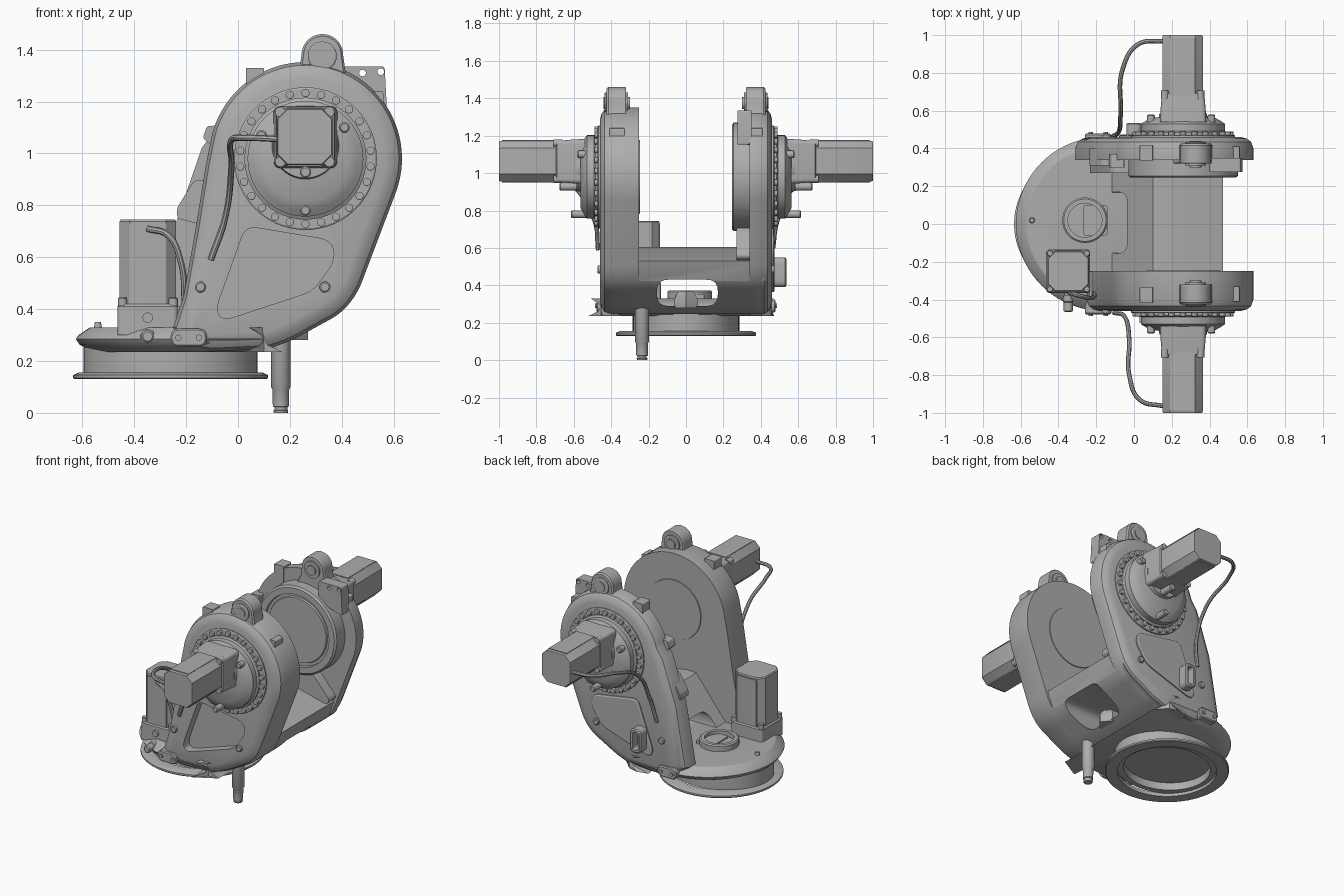
import bpy, bmesh
from math import sin, cos, pi, radians
from mathutils import Vector

if "Cube" in bpy.data.objects:
    bpy.data.objects.remove(bpy.data.objects["Cube"])

GREY = bpy.data.materials.new("cast_grey")
GREY.use_nodes = True
COLOUR = (0.42, 0.42, 0.42, 1)
GREY.diffuse_color = COLOUR
GREY.node_tree.nodes["Principled BSDF"].inputs["Base Color"].default_value = COLOUR
AX, AZ = 0.26, 0.98          # main pivot axis


def activate(ob):
    bpy.ops.object.select_all(action='DESELECT')
    ob.select_set(True)
    bpy.context.view_layer.objects.active = ob


def smooth(ob):
    activate(ob)
    bpy.ops.object.shade_smooth_by_angle(angle=radians(32))


def circle(u, v, r, n=48, ry=None):
    return [(u + r * cos(2 * pi * i / n), v + (ry or r) * sin(2 * pi * i / n)) for i in range(n)]


def arc(u, v, r, a, b, n=30):
    return [(u + r * cos(radians(a + (b - a) * i / n)), v + r * sin(radians(a + (b - a) * i / n)))
            for i in range(n + 1)]


def rounded(pts, r, n=5):
    """Round every corner of a polygon."""
    out = []
    for i, p in enumerate(pts):
        p, a, b = Vector(p), Vector(pts[i - 1]), Vector(pts[(i + 1) % len(pts)])
        s = p + (a - p).normalized() * min(r, (a - p).length * .48)
        e = p + (b - p).normalized() * min(r, (b - p).length * .48)
        for k in range(n + 1):
            t = k / n
            out.append(tuple(s * (1 - t) ** 2 + p * 2 * t * (1 - t) + e * t * t))
    return out


def rect(u0, u1, v0, v1):
    return [(u0, v0), (u1, v0), (u1, v1), (u0, v1)]


def loft(name, pts, layers, axis='y'):
    """Solid from an outline; layers are (position along axis, inward offset)."""
    pts = [Vector(p) for p in pts]
    n = len(pts)
    if sum(pts[i - 1].cross(pts[i]) for i in range(n)) < 0:
        pts.reverse()
    norms = []
    for i in range(n):
        d1 = (pts[i] - pts[i - 1]).normalized()
        d2 = (pts[(i + 1) % n] - pts[i]).normalized()
        t = (d1 + d2).normalized()
        norms.append(Vector((-t.y, t.x)) / max(t.dot(d2), .5))
    place = {'x': lambda u, v, w: (w, u, v), 'y': lambda u, v, w: (u, w, v),
             'z': lambda u, v, w: (u, v, w)}[axis]
    bm = bmesh.new()
    rings = [[bm.verts.new(place(*(p + m * off), w)) for p, m in zip(pts, norms)] for w, off in layers]
    for a, b in zip(rings, rings[1:]):
        for i in range(n):
            bm.faces.new((a[i - 1], a[i], b[i], b[i - 1]))
    bm.faces.new(rings[0])
    bm.faces.new(rings[-1])
    bmesh.ops.recalc_face_normals(bm, faces=bm.faces)
    me = bpy.data.meshes.new(name)
    bm.to_mesh(me)
    bm.free()
    me.materials.append(GREY)
    ob = bpy.data.objects.new(name, me)
    bpy.context.collection.objects.link(ob)
    smooth(ob)
    return ob


def cut(ob, cutter):
    mod = ob.modifiers.new("cut", 'BOOLEAN')
    mod.object, mod.operation, mod.solver = cutter, 'DIFFERENCE', 'EXACT'
    activate(ob)
    bpy.ops.object.modifier_apply(modifier="cut")
    bpy.data.objects.remove(cutter)
    smooth(ob)


def cable(name, pts, r=0.012):
    cu = bpy.data.curves.new(name, 'CURVE')
    cu.dimensions, cu.bevel_depth, cu.bevel_resolution, cu.use_fill_caps = '3D', r, 2, True
    sp = cu.splines.new('BEZIER')
    sp.bezier_points.add(len(pts) - 1)
    for bp, p in zip(sp.bezier_points, pts):
        bp.co, bp.handle_left_type, bp.handle_right_type = p, 'AUTO', 'AUTO'
    ob = bpy.data.objects.new(name, cu)
    bpy.context.collection.objects.link(ob)
    cu.materials.append(GREY)
    activate(ob)
    bpy.ops.object.convert(target='MESH')
    smooth(bpy.context.object)


# Base: hollow flange, neck and rotating deck
BX = -0.26
flange = loft("base_flange", circle(BX, 0, .375, 72), [(.13, .005), (.135, 0), (.146, 0), (.155, .02)], 'z')
neck = loft("base_neck", circle(BX, 0, .335, 64, .285), [(.15, 0), (.27, 0)], 'z')
for part in (flange, neck):
    cut(part, loft("cutter", circle(BX, 0, .3 if part is flange else .27, 64, .3 if part is flange else .25),
                   [(.1, 0), (.2, 0)], 'z'))
deck_line = rounded([(.1, -.455), (.1, .455)], 0) + arc(-.165, 0, .46, 90, 270, 40)
loft("deck", deck_line, [(.235, .07), (.262, .015), (.285, 0), (.3, .01), (.33, .055)], 'z')
loft("deck_step", rounded(rect(-.565, -.5, -.06, .06), .02), [(.25, 0), (.318, 0)], 'z')
ring = loft("deck_ring", circle(BX, .02, .12), [(.32, 0), (.365, 0), (.372, .008)], 'z')
cut(ring, loft("cutter", circle(BX, .02, .09), [(.34, 0), (.4, 0)], 'z'))
loft("deck_ring_foot", rounded(rect(-.27, -.14, -.06, .1), .015), [(.32, 0), (.35, 0)], 'z')
loft("deck_stop", circle(-.54, .02, .02, 16), [(.3, 0), (.35, .008)], 'z')

# Side plates
lower_edge = rounded([(.61, .84), (.46, .46), (.4, .385), (.2, .275), (.08, .235)], .05)[6:-3]


def plate_outline(left):
    return arc(AX, AZ, .372, 165, -20, 44) + lower_edge + [(-.1, .237), (-.22, .255)] + left


front_plate = loft("front_side_plate", plate_outline([(-.25, .33), (-.21, .45), (-.165, .7), (-.125, .95)]),
                   [(-.25, 0), (-.4, 0), (-.435, .012), (-.452, .035), (-.46, .065)])
loft("back_side_plate", plate_outline([(-.31, .33), (-.24, .73), (-.14, 1.02)]),
     [(.34, 0), (.4, 0), (.435, .012), (.452, .035), (.46, .065)])
back_disc = loft("back_inner_disc", circle(AX, AZ, .29, 64), [(.35, 0), (.255, 0), (.245, .012)])
cut(back_disc, loft("cutter", circle(AX, AZ, .245, 64), [(.2, 0), (.262, .01)]))
loft("back_inner_hub", circle(AX, AZ, .22, 64), [(.27, 0), (.252, .008)])
loft("front_inner_hub", circle(AX, AZ, .2, 64), [(-.26, 0), (-.245, .004)])
pocket = [(.03, .72), (.36, .665), (.375, .59), (.29, .47), (-.06, .355), (-.085, .4)]
cut(front_plate, loft("cutter", rounded(pocket, .045), [(-.5, 0), (-.4, 0)]))
loft("back_cover", rounded(pocket, .045), [(.45, 0), (.468, 0), (.473, .008)])
handle = loft("cover_handle", rounded(rect(-.04, .04, .39, .55), .035), [(.46, 0), (.53, 0), (.536, .008)])
cut(handle, loft("cutter", rounded(rect(-.02, .02, .41, .53), .018), [(.48, 0), (.6, 0)]))

# Cross beam with a tunnel
beam = loft("cross_beam", [(-.14, .3), (.1, .6), (.17, .605), (.47, .53)] + lower_edge[5:] + [(-.1, .24)],
            [(-.3, 0), (.42, 0)])
cut(beam, loft("cutter", rounded(rect(-.155, .17, .29, .43), .06), [(-.3, 0), (.6, 0)], 'x'))
loft("beam_gusset", rounded([(-.24, .3), (.5, .55), (.35, .72), (-.12, .74)], .05), [(.27, 0), (.36, 0)])
loft("tunnel_block", circle(.17, 0, .1, 6, .07), [(.28, 0), (.33, 0), (.37, .02)], 'z')

# Drain tube
loft("drain_tube", circle(.165, -.235, .038, 24),
     [(.4, 0), (.1, 0), (.09, .006), (.025, .007), (.022, .013), (.012, .013), (.01, .009), (0, .011)], 'z')

# Drives, lifting lugs and mounts on both sides
lug_line = [(.44, 1.25), (.415, 1.31)] + arc(.325, 1.38, .08, 0, 180, 20) + [(.235, 1.31), (.2, 1.25)]
for s, side in ((-1, "front"), (1, "back")):
    def out(name, pts, layers):
        return loft(side + "_" + name, pts, [(s * y, o) for y, o in layers])

    out("bolt_ring", circle(AX, AZ, .275, 72), [(.45, 0), (.468, 0), (.472, .006)])
    out("gear_housing", circle(AX, AZ, .235, 64),
        [(.46, 0), (.485, 0), (.492, .012), (.53, .012), (.545, .035), (.565, .07)])
    for i in range(26):
        a = 2 * pi * (i + .5) / 26
        out("ring_bolt", circle(AX + .253 * cos(a), AZ + .253 * sin(a), .016, 12), [(.46, 0), (.488, 0), (.49, .003)])
    for u, v, top in ((.26, .78, .61), (.41, 1.1, .575), (.09, 1.07, .575)):
        out("housing_plug", circle(u, v, .02, 16), [(.48, 0), (top, 0), (top + .005, .005)])
    out("motor_hub", circle(AX, 1.03, .135, 40), [(.54, 0), (.585, .01)])
    out("motor_mount", rounded(rect(.14, .38, .945, 1.18), .025), [(.54, -.003), (.6, 0), (.69, .008), (.695, .015)])
    out("motor_body", rounded(rect(.15, .365, .955, 1.173), .04, 1), [(.68, 0), (.99, 0), (1, .004)])
    for u in (.163, .352):
        for v in (.968, 1.16):
            out("motor_screw", circle(u, v, .02, 12), [(.66, 0), (.708, 0)])
    out("motor_rib", rounded(rect(.19, .325, .95, 1.178), .005), [(.69, 0), (.985, 0)])
    out("mount_plug", circle(AX, .928, .022, 16), [(.56, 0), (.67, 0), (.675, .005)])

    out("lifting_lug", lug_line, [(.32, .004), (.326, 0), (.415, 0), (.425, .008)])
    out("lug_boss", circle(.325, 1.375, .056, 32), [(.31, 0), (.432, 0), (.436, .006)])
    out("lug_pin", circle(.325, 1.375, .032, 24), [(.3, 0), (.44, 0)])
    out("top_block", rounded(rect(.03, .1, 1.2, 1.33), .006), [(.335, 0), (.415, 0)])
    out("stop_block", rounded(rect(.45, .56, 1.15, 1.24), .01), [(.33, 0), (.41, 0)])
    for u in (-.145, .335):
        out("plate_screw", circle(u, .485, .021, 20), [(.45, 0), (.47, 0), (.474, .005)])
    out("foot_lug", rounded(rect(-.26, -.12, .255, .325), .034), [(.4, 0), (.472, 0), (.478, .006)])
    for u in (-.23, -.15):
        out("foot_lug_bolt", circle(u, .29, .012, 12), [(.47, 0), (.486, 0)])

# Ear plate and edge brackets on the back plate
ear = loft("ear_plate", rounded([(.4, 1.2), (.4, 1.335), (.565, 1.335), (.575, 1.15)], .012), [(.275, 0), (.35, 0)])
for u, v in ((.48, 1.31), (.55, 1.315)):
    cut(ear, loft("cutter", circle(u, v, .013, 16), [(.2, 0), (.4, 0)]))
loft("edge_bracket", rounded([(-.13, .9), (-.17, .895), (-.235, .79), (-.235, .75), (-.12, .72)], .015),
     [(.31, 0), (.4, 0)])
loft("upper_bracket", rounded([(-.05, 1.11), (-.12, 1.105), (-.135, 1.06), (-.07, 1.0)], .01), [(.3, 0), (.37, 0)])

# Upright drive motor on the deck
loft("deck_motor_mount", rounded(rect(-.465, -.232, -.365, -.135), .02), [(.3, 0), (.41, 0), (.42, .008)], 'z')
loft("deck_motor", rounded(rect(-.457, -.238, -.358, -.142), .04, 1), [(.41, 0), (.738, 0), (.745, .005)], 'z')
loft("deck_motor_rib", rounded(rect(-.42, -.275, -.362, -.138), .005), [(.42, 0), (.73, 0)], 'z')
for u in (-.445, -.25):
    for v in (-.345, -.155):
        loft("deck_motor_screw", circle(u, v, .018, 12), [(.4, 0), (.44, 0), (.445, .004)], 'z')
loft("mount_port", circle(-.348, .367, .02, 16), [(-.35, 0), (-.378, 0)])
loft("side_plug", circle(-.348, .295, .028, 20), [(-.36, 0), (-.41, 0), (-.415, .004), (-.46, .004), (-.465, .01)])
loft("cable_box", rounded(rect(-.235, -.17, -.4, -.25), .01), [(.3, 0), (.41, 0)], 'z')

# Cables
cable("front_cable", [(.16, -.965, 1.055), (.03, -.93, 1.06), (-.025, -.8, 1.05), (-.025, -.62, .95),
                      (-.05, -.49, .75), (-.105, -.47, .59)])
cable("back_cable", [(.16, .97, 1.055), (.02, .95, 1.06), (-.06, .82, 1.05), (-.07, .6, .95),
                     (-.08, .49, .75), (-.11, .465, .6)])
cable("deck_motor_cable", [(-.35, -.36, .71), (-.27, -.385, .685), (-.22, -.39, .58), (-.205, -.36, .42)])
